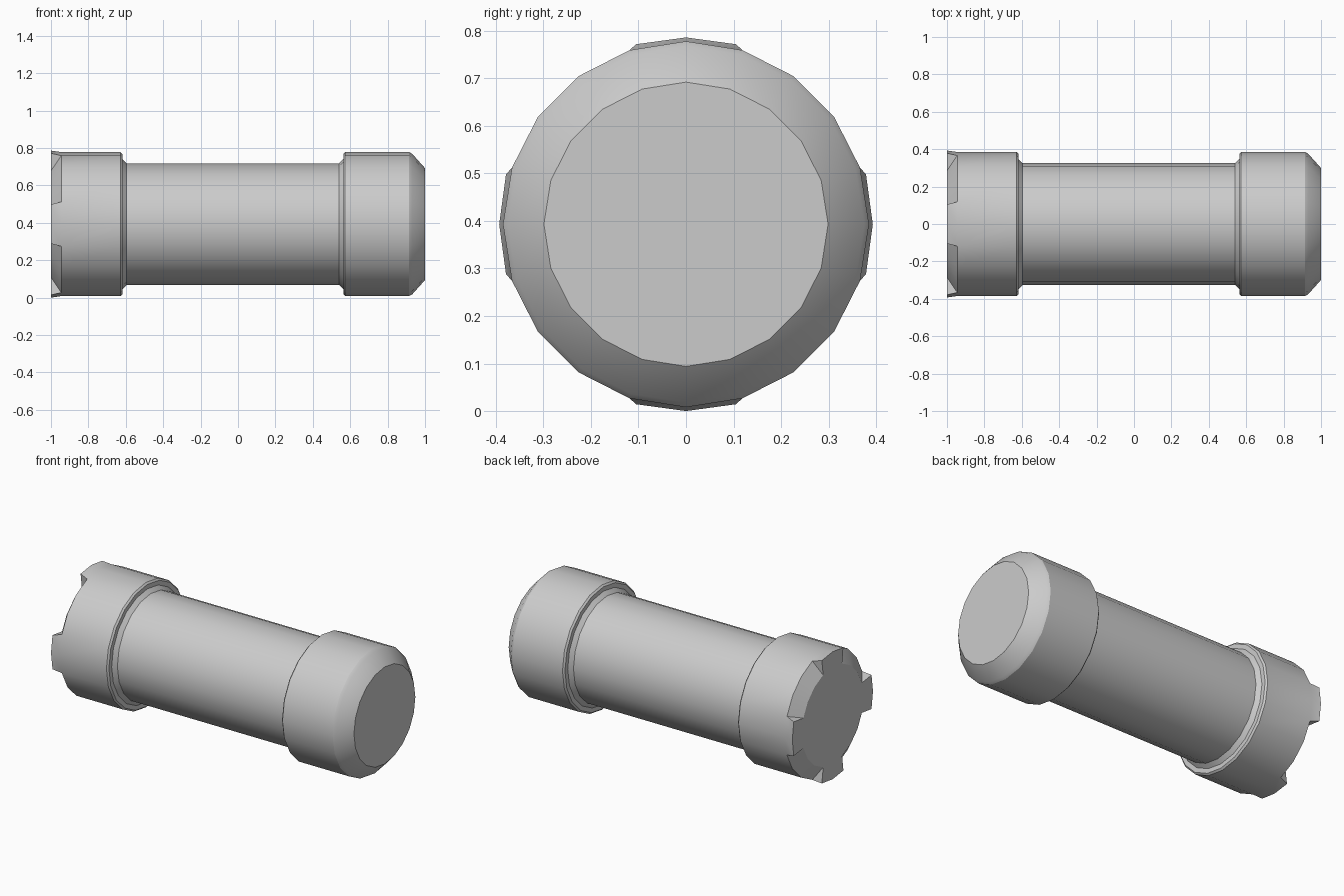
import bpy, bmesh
from math import sin, cos, radians

if "Cube" in bpy.data.objects:
    bpy.data.objects.remove(bpy.data.objects["Cube"])

SIDES = 20
CENTRE_Z = 0.393
bm = bmesh.new()


def point(x, r, degrees):
    a = radians(degrees)
    return bm.verts.new((x, r * sin(a), CENTRE_Z + r * cos(a)))


def ring(x, r):
    return [point(x, r, k * 360 / SIDES) for k in range(SIDES)]


# Turned body: notched head, neck, shaft, neck, chamfered head
profile = [(-0.945, 0.385), (-0.628, 0.385), (-0.618, 0.375), (-0.618, 0.348),
           (-0.595, 0.325), (0.54, 0.325), (0.563, 0.348), (0.563, 0.375),
           (0.573, 0.385), (0.915, 0.385), (0.932, 0.375), (1.0, 0.299)]
rings = [ring(x, r) for x, r in profile]
for a, b in zip(rings, rings[1:]):
    for k in range(SIDES):
        n = (k + 1) % SIDES
        bm.faces.new((a[k], a[n], b[n], b[k]))
bm.faces.new(rings[-1])

# Notched end: sloping notches between four flared teeth
rim = rings[0]
inner = ring(-1.0, 0.299)
bm.faces.new(inner)
for q in range(4):
    base = q * 5
    for k in range(base + 1, base + 4):
        n = (k + 1) % SIDES
        bm.faces.new((rim[k], rim[n], inner[n], inner[k]))
    tooth = [point(-1.0, 0.393, q * 90 + d) for d in (-15.5, 0, 15.5)]
    ids = [(base + d) % SIDES for d in (-1, 0, 1)]
    for j in range(2):
        i, n = ids[j], ids[j + 1]
        bm.faces.new((rim[i], rim[n], tooth[j + 1], tooth[j]))
        bm.faces.new((tooth[j], tooth[j + 1], inner[n], inner[i]))
    for j in (0, 2):
        bm.faces.new((rim[ids[j]], tooth[j], inner[ids[j]]))

bmesh.ops.recalc_face_normals(bm, faces=bm.faces[:])
mesh = bpy.data.meshes.new("notched_pin")
bm.to_mesh(mesh)
bm.free()
pin = bpy.data.objects.new("notched_pin", mesh)
bpy.context.collection.objects.link(pin)

# Smooth barrel with crisp shoulders
bpy.context.view_layer.objects.active = pin
pin.select_set(True)
bpy.ops.object.shade_smooth_by_angle(angle=radians(30))
